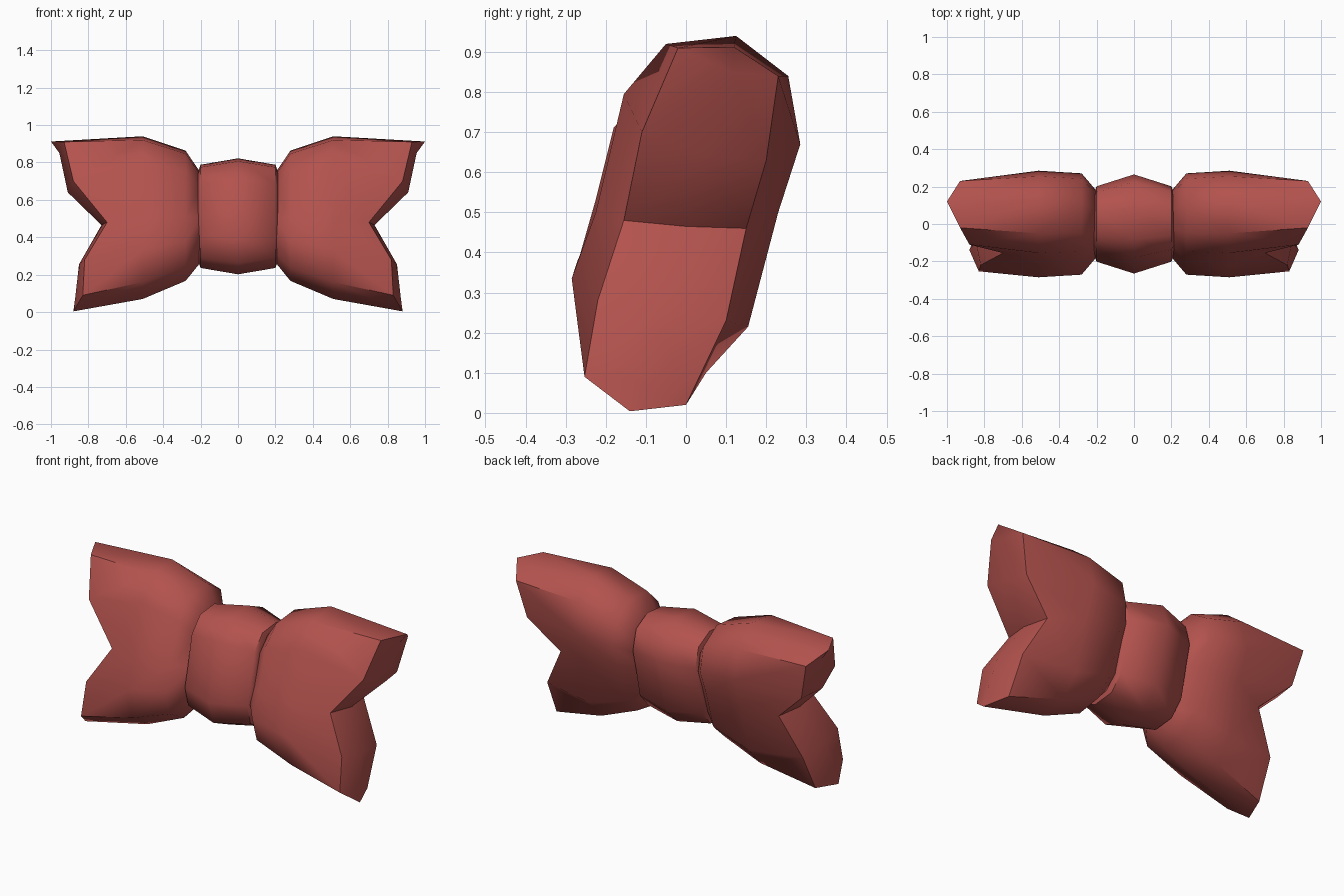
import bpy, bmesh, math

if "Cube" in bpy.data.objects:
    bpy.data.objects.remove(bpy.data.objects["Cube"])

red = bpy.data.materials.new("bow red")
red.diffuse_color = (0.45, 0.085, 0.075, 1)
red.use_nodes = True
red.node_tree.nodes["Principled BSDF"].inputs["Base Color"].default_value = red.diffuse_color
ZC = 0.47   # half-turn centre height of the wing sections


def finish(bm, name, angle):
    bmesh.ops.recalc_face_normals(bm, faces=bm.faces)
    me = bpy.data.meshes.new(name)
    bm.to_mesh(me)
    bm.free()
    me.materials.append(red)
    ob = bpy.data.objects.new(name, me)
    bpy.context.collection.objects.link(ob)
    bpy.ops.object.select_all(action='DESELECT')
    ob.select_set(True)
    bpy.context.view_layer.objects.active = ob
    bpy.ops.object.shade_smooth_by_angle(angle=math.radians(angle))
    return ob


def bridge(bm, rings):
    for a, b in zip(rings, rings[1:]):
        n = len(a)
        for i in range(n):
            j = (i + 1) % n
            bm.faces.new((a[i], a[j], b[j], b[i]))


# Wing sections run: top, five front points going down, bottom, five back points going up
MID = [(.125, .94), (-.05, .92), (-.155, .795), (-.225, .5), (-.285, .335), (-.24, .16),
       (-.10, .07), (.05, .10), (.155, .215), (.23, .5), (.285, .67), (.255, .84)]
END = [(.12, .912), (-.02, .91), (-.11, .70), (-.155, .48), (-.22, .28), (-.253, .09),
       (-.14, .004), (0, .02), (.10, .23), (.15, .46), (.20, .63), (.23, .84)]
END_X = [1.0, .93, .88, .70, .82, .83, .88, .83, .82, .70, .88, .93]
RIDGE = [(.955, .115, .85), (.91, .05, .64), (.73, 0, .465), (.85, -.07, .255), (.87, -.13, .08)]


def wing(name, s):
    bm = bmesh.new()

    def scaled(x, sy, sz, zc):
        return [bm.verts.new((s * x, y * sy, zc + (z - .505) * sz)) for y, z in MID]
    rings = [scaled(.20, .62, .55, .505), scaled(.28, .95, .80, .515), scaled(.51, 1, 1, .505),
             [bm.verts.new((s * x, y, z)) for x, (y, z) in zip(END_X, END)]]
    bridge(bm, rings)
    bm.faces.new(rings[0])
    # forked end with a ridge down its middle
    e = rings[-1]
    r = [bm.verts.new((s * x, y, z)) for x, y, z in RIDGE]
    bm.faces.new((e[0], e[1], r[0]))
    bm.faces.new((e[0], r[0], e[11]))
    bm.faces.new((e[6], r[4], e[5]))
    bm.faces.new((e[6], e[7], r[4]))
    for i in range(4):
        bm.faces.new((r[i], e[1 + i], e[2 + i], r[i + 1]))
        bm.faces.new((r[i], r[i + 1], e[10 - i], e[11 - i]))
    return finish(bm, name, 45)


wing("right_wing", 1)
wing("left_wing", -1)

# Centre knot: leaning loop, fattest in the middle, rounded at both ends
HALF = [(.09, .31), (-.08, .295), (-.18, .20), (-.225, .02), (-.265, -.12), (-.225, -.25)]
KNOT = HALF + [(-y, -z) for y, z in HALF]
bm = bmesh.new()
rings = [[bm.verts.new((x, y * sy, .512 + z * sz)) for y, z in KNOT]
         for x, sy, sz in ((-.215, .62, .76), (-.20, .76, .89), (0, 1, 1),
                           (.20, .76, .89), (.215, .62, .76))]
bridge(bm, rings)
bm.faces.new(rings[0])
bm.faces.new(rings[-1])
finish(bm, "centre_knot", 50)
